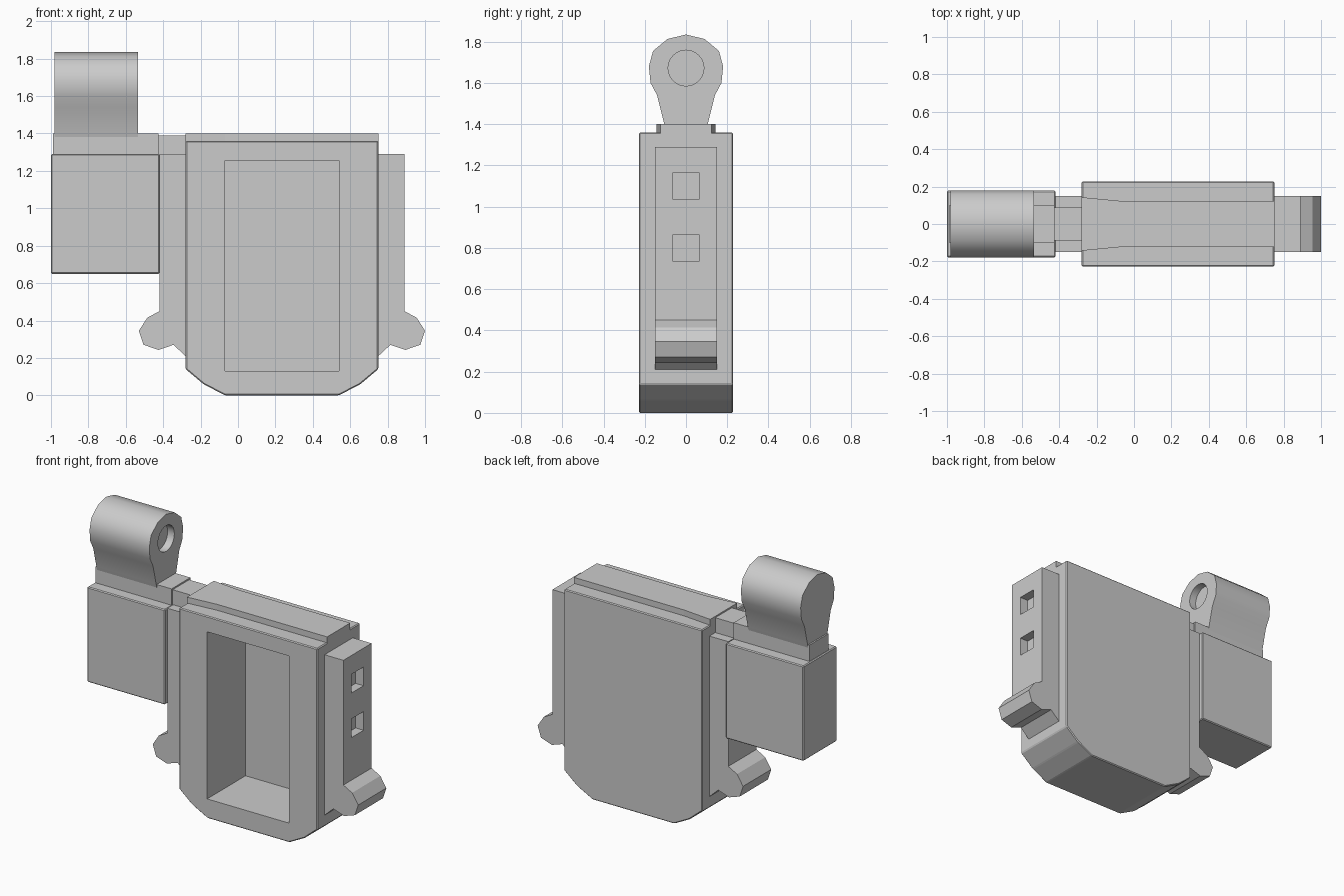
import bpy, bmesh
from mathutils import Vector

if "Cube" in bpy.data.objects:
    bpy.data.objects.remove(bpy.data.objects["Cube"])


def prism(name, pts, axis, lo, hi, bevel=0):
    """Extrude a 2D outline along an axis. x: (y,z), y: (x,z), z: (x,y)."""
    def place(p, t):
        a, b = p
        return Vector({'x': (t, a, b), 'y': (a, t, b), 'z': (a, b, t)}[axis])
    bm = bmesh.new()
    face = bm.faces.new([bm.verts.new(place(p, lo)) for p in pts])
    ext = bmesh.ops.extrude_face_region(bm, geom=[face])
    moved = [g for g in ext['geom'] if isinstance(g, bmesh.types.BMVert)]
    bmesh.ops.translate(bm, verts=moved, vec=place((0, 0), hi - lo))
    bmesh.ops.recalc_face_normals(bm, faces=bm.faces)
    if bevel:
        bmesh.ops.bevel(bm, geom=list(bm.edges), offset=bevel, segments=1,
                        affect='EDGES', profile=0.5)
    mesh = bpy.data.meshes.new(name)
    bm.to_mesh(mesh)
    bm.free()
    ob = bpy.data.objects.new(name, mesh)
    bpy.context.collection.objects.link(ob)
    return ob


def box(name, x, y, z, bevel=0):
    pts = [(x[0], z[0]), (x[1], z[0]), (x[1], z[1]), (x[0], z[1])]
    return prism(name, pts, 'y', y[0], y[1], bevel)


def cut(ob, cutter):
    cutter.hide_render = True
    mod = ob.modifiers.new('cut', 'BOOLEAN')
    mod.operation = 'DIFFERENCE'
    mod.solver = 'EXACT'
    mod.object = cutter
    bpy.context.view_layer.objects.active = ob
    bpy.ops.object.modifier_apply(modifier='cut')
    bpy.data.objects.remove(cutter)


MID = 0.235  # symmetry plane of the case

# Main case with chamfered bottom corners and a deep front window
half = [(0.305, 0.0), (0.42, 0.06), (0.515, 0.14), (0.515, 1.36)]
outline = [(MID + a, z) for a, z in half] + [(MID - a, z) for a, z in reversed(half)]
case = prism('case', outline, 'y', -0.228, 0.228, 0.006)
cut(case, box('window_cutter', (-0.07, 0.54), (-0.4, 0.18), (0.13, 1.255)))

# Raised strip on top, flaring towards the hinge side
top = [(-0.28, -0.143), (-0.07, -0.123), (0.75, -0.123),
       (0.75, 0.123), (-0.07, 0.123), (-0.28, 0.143)]
prism('top_strip', top, 'z', 1.34, 1.4)

# Side rails with hooked feet, mirrored about the case
rail = [(0.70, 0.205), (0.745, 0.205), (0.815, 0.27), (0.895, 0.243), (0.975, 0.27),
        (1.0, 0.345), (0.955, 0.415), (0.89, 0.45), (0.89, 1.29), (0.70, 1.29)]
right_rail = prism('right_rail', rail, 'y', -0.15, 0.15)
prism('left_rail', [(2 * MID - x, z) for x, z in rail], 'y', -0.15, 0.15)

# Two square sockets in the right rail
for z in (0.80, 1.10):
    cut(right_rail, box('socket_cutter', (0.83, 1.1), (-0.065, 0.065), (z - 0.063, z + 0.063)))

# Side block, its top plate and the neck joining it to the case
box('side_block', (-1.0, -0.42), (-0.178, 0.178), (0.65, 1.29), 0.006)
box('block_top_plate', (-0.99, -0.425), (-0.1, 0.1), (1.27, 1.4))
box('neck', (-0.44, -0.27), (-0.088, 0.088), (1.27, 1.39))

# Lug with a rounded head and a blind hole facing the case
side = [(0.1, 1.38), (0.108, 1.41), (0.14, 1.54), (0.172, 1.6),
        (0.18, 1.68), (0.16, 1.755), (0.09, 1.813)]
lug_outline = side + [(0, 1.835)] + [(-y, z) for y, z in reversed(side)]
lug = prism('lug', lug_outline, 'x', -0.98, -0.535)
bpy.ops.mesh.primitive_cylinder_add(vertices=24, radius=0.087, depth=0.2,
                                    location=(-0.485, 0, 1.672), rotation=(0, 1.5708, 0))
cut(lug, bpy.context.object)
bpy.ops.object.select_all(action='DESELECT')
lug.select_set(True)
bpy.context.view_layer.objects.active = lug
bpy.ops.object.shade_smooth_by_angle(angle=0.75)
